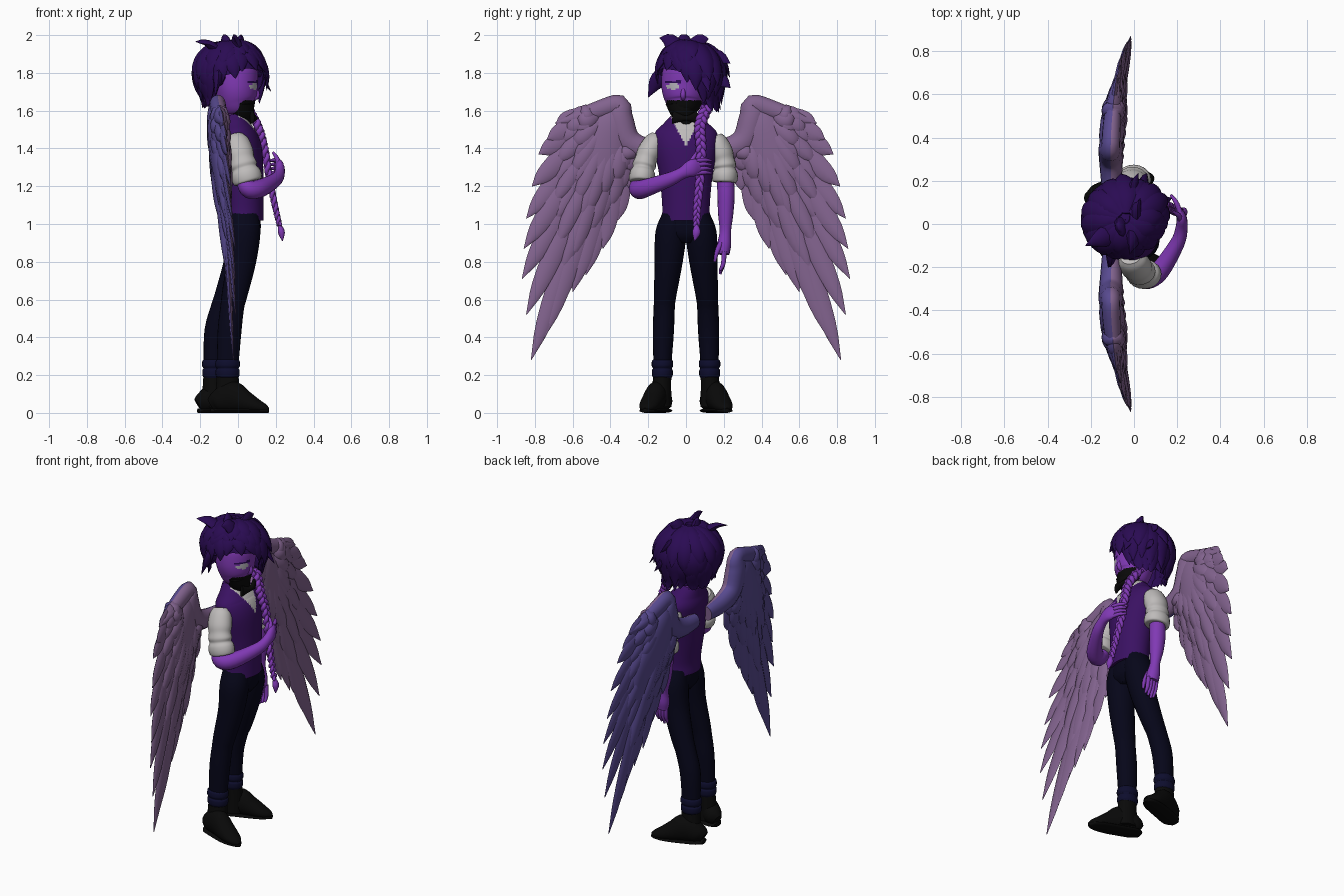
import bpy, bmesh, math, random
from mathutils import Vector

if "Cube" in bpy.data.objects:
    bpy.data.objects.remove(bpy.data.objects["Cube"])

random.seed(4)


def material(name, r, g, b):
    m = bpy.data.materials.new(name)
    lin = [(c / 255 / 12.92) if c < 10 else ((c / 255 + .055) / 1.055) ** 2.4 for c in (r, g, b)]
    m.diffuse_color = (*lin, 1)
    m.use_nodes = True
    m.node_tree.nodes["Principled BSDF"].inputs["Base Color"].default_value = m.diffuse_color
    return m


SKIN = material("violet skin", 128, 57, 180)
HAIR = material("dark purple hair", 42, 11, 83)
VEST = material("purple vest", 58, 17, 98)
NAVY = material("navy trousers", 6, 6, 25)
CUFF = material("navy cuff", 13, 13, 45)
BLACK = material("black leather", 9, 9, 9)
WHITE = material("white shirt", 190, 187, 186)
MAUVE = material("mauve feather", 130, 99, 142)
BLUE = material("blue violet feather", 88, 74, 144)
EYE = material("grey eye", 180, 178, 186)


def spline(st, n):
    """Catmull-Rom through stations (x, y, z, a, b)."""
    st = [Vector(s) for s in st]
    ext = [st[0] * 2 - st[1]] + st + [st[-1] * 2 - st[-2]]
    out = []
    for i in range(len(st) - 1):
        p0, p1, p2, p3 = ext[i:i + 4]
        for k in range(n):
            t = k / n
            out.append((p1 * 2 + (p2 - p0) * t + (p0 * 2 - p1 * 5 + p2 * 4 - p3) * t * t
                        + (p1 * 3 - p0 - p2 * 3 + p3) * t ** 3) * .5)
    return out + [st[-1]]


def add(bm, stations, ref=(1, 0, 0), centre=None, n=4, sides=16):
    """Sweep an ellipse; a = half width across ref, b = half thickness along ref."""
    st = spline(stations, n)
    rings = []
    for i, s in enumerate(st):
        p = Vector(s[:3])
        t = (Vector(st[min(i + 1, len(st) - 1)][:3]) - Vector(st[max(i - 1, 0)][:3])).normalized()
        r = (p - Vector(centre)) if centre else Vector(ref)
        side = t.cross(r).normalized()
        up = side.cross(t)
        a, b = max(s[3], .001), max(s[4], .001)
        rings.append([bm.verts.new(p + side * a * math.cos(2 * math.pi * k / sides)
                                   + up * b * math.sin(2 * math.pi * k / sides)) for k in range(sides)])
    for A, B in zip(rings, rings[1:]):
        for k in range(sides):
            bm.faces.new((A[k], A[k - 1], B[k - 1], B[k]))
    bm.faces.new(rings[0])
    bm.faces.new(rings[-1])


def finish(name, bm, mats, rule=None):
    bmesh.ops.recalc_face_normals(bm, faces=bm.faces[:])
    bm.normal_update()
    for f in bm.faces:
        f.smooth = True
        if rule:
            f.material_index = rule(f.calc_center_median(), f.normal)
    me = bpy.data.meshes.new(name)
    bm.to_mesh(me)
    bm.free()
    for m in mats:
        me.materials.append(m)
    ob = bpy.data.objects.new(name, me)
    bpy.context.collection.objects.link(ob)
    bpy.context.view_layer.objects.active = ob
    bpy.ops.object.select_all(action='DESELECT')
    ob.select_set(True)
    bpy.ops.object.shade_smooth_by_angle(angle=math.radians(50))


def sweep(name, stations, mat, rule=None, **kw):
    bm = bmesh.new()
    add(bm, stations, **kw)
    finish(name, bm, mat if isinstance(mat, list) else [mat], rule)


# Torso: vest with a white V at the neck, pelvis, neck
sweep("vest", [(.03, 0, 1.02, .128, .105), (.03, 0, 1.1, .126, .105), (.02, 0, 1.25, .14, .115),
               (.01, 0, 1.4, .168, .115), (-.01, 0, 1.48, .165, .1), (-.02, 0, 1.53, .12, .08),
               (-.03, 0, 1.58, .07, .065)], [VEST, WHITE],
      lambda c, n: int(c.x > 0 and abs(c.y) < (c.z - 1.41) * .52), n=18, sides=120)
sweep("pelvis", [(.03, 0, .9, .05, .06), (.03, 0, .95, .14, .088), (.03, 0, 1.04, .122, .09)], NAVY)
sweep("neck", [(-.02, 0, 1.5, .06, .06), (-.02, 0, 1.66, .055, .06)], SKIN)


# Head with black lower-face mask and one visible eye
def face_rule(c, n):
    if c.x > .01 and c.z < 1.655 - max(0, .03 - c.x):
        return 1
    if c.x > 0 and ((c.y + .068) / .036) ** 2 + ((c.z - 1.728) / .016) ** 2 < 1:
        return 2
    return 3 if c.x > 0 and abs(c.y + .068) < .042 and abs(c.z - 1.752) < .007 else 0


sweep("head", [(.03, -.01, 1.565, .02, .02), (.02, -.01, 1.6, .07, .07), (0, -.01, 1.65, .1, .1),
               (-.01, -.01, 1.72, .12, .115), (-.02, 0, 1.8, .125, .125), (-.03, 0, 1.87, .1, .1),
               (-.03, 0, 1.92, .02, .02)], [SKIN, BLACK, EYE, HAIR], face_rule, n=10, sides=80)
sweep("nose", [(.08, -.015, 1.735, .008, .012), (.098, -.015, 1.685, .014, .018),
               (.085, -.015, 1.66, .01, .01)], SKIN)
sweep("neck_scarf", [(.015, 0, 1.53, .045, .055), (.02, 0, 1.56, .052, .055), (.02, -.015, 1.6, .07, .065),
                     (.025, -.025, 1.65, .085, .058)], BLACK)
sweep("bow_tie", [(.075, -.07, 1.565, .034, .012), (.088, 0, 1.56, .014, .016),
                  (.075, .06, 1.565, .034, .012)], BLACK)

# Hair: cap and swept locks share one hairline, given as polar angle by heading
LINE = [(-180, 150), (-135, 150), (-118, 98), (-60, 78), (-10, 84), (15, 118), (35, 158),
        (100, 163), (180, 150)]


def hairline(az):
    az = (az + 180) % 360 - 180
    for (a0, t0), (a1, t1) in zip(LINE, LINE[1:]):
        if a0 <= az <= a1:
            return t0 + (t1 - t0) * (az - a0) / (a1 - a0)


C = Vector((-.04, .02, 1.79))


def scalp(az, th, k=1):
    a, t = math.radians(az), math.radians(th)
    s = math.sin(t) if th < 90 else max(math.sin(t), .8)
    return C + Vector((.185 * math.cos(a) * s, .175 * math.sin(a) * s, .172 * math.cos(t))) * k


bm = bmesh.new()
grid = [[bm.verts.new(scalp(az, max(.5, hairline(az) * j / 14), .96)) for j in range(15)]
        for az in range(-180, 180, 6)]
for i in range(len(grid)):
    for j in range(14):
        bm.faces.new((grid[i - 1][j], grid[i][j], grid[i][j + 1], grid[i - 1][j + 1]))
finish("hair_cap", bm, [HAIR])

bm = bmesh.new()
for layer, (step, frac) in enumerate(((12, 1.03), (18, .82), (26, .62))):
    for az0 in range(-180, 180, step):
        az = az0 + random.uniform(-4, 4)
        end = hairline(az) * frac * random.uniform(.92, 1.08)
        bend = random.uniform(-4, 16)
        flare = .19 if 0 < az < 90 else .07
        st = []
        for u, w in ((.1, .02), (.35, .045), (.6, .052), (.82, .036), (1, .002)):
            p = scalp(az + bend * u, end * u, .97 + .03 * layer + flare * u ** 4)
            st.append((*p, w, w * .4))
        add(bm, st, centre=(C.x, C.y, C.z - .02), n=3, sides=8)
# Stray tufts on the crown and sides
for base, tip in (((-.06, -.01, 1.93), (-.07, -.03, 2.0)), ((-.1, -.04, 1.91), (-.225, -.1, 1.965)),
                  ((0, .04, 1.92), (.03, .12, 1.98)), ((-.02, .12, 1.87), (.02, .235, 1.85)),
                  ((0, -.04, 1.92), (-.02, -.14, 1.985)), ((.03, .15, 1.75), (.06, .235, 1.72)),
                  ((.06, .08, 1.84), (.175, .12, 1.7)), ((-.1, -.12, 1.78), (-.12, -.2, 1.67))):
    b, t = Vector(base), Vector(tip)
    m = (b + t) / 2 + Vector((0, 0, .02))
    add(bm, [(*b, .055, .035), (*m, .04, .018), (*t, .001, .001)], ref=(.9, .3, .2), n=3, sides=8)
finish("hair_locks", bm, [HAIR])

# Three-strand braid hanging over the left chest
path = spline([(.05, .11, 1.62, 0, 0), (.105, .075, 1.52, 0, 0), (.14, .08, 1.4, 0, 0), (.165, .075, 1.25, 0, 0),
               (.195, .06, 1.1, 0, 0), (.22, .055, .99, 0, 0)], 12)
bm = bmesh.new()
for k in range(3):
    st = []
    for i, p in enumerate(path):
        q = i * .6 + k * 2 * math.pi / 3
        w = 1 - .45 * i / len(path)
        st.append((p[0] + .012 * w * math.sin(2 * q), p[1] + .02 * w * math.sin(q), p[2], .017 * w, .017 * w))
    add(bm, st, n=1, sides=8)
add(bm, [(.22, .055, 1.0, .008, .008), (.23, .055, .955, .022, .018), (.235, .045, .91, .002, .002)])
finish("braid", bm, [SKIN])

# Sleeves with rolled ends
for side, ex, ey in (("right", .055, -.235), ("left", 0, .205)):
    s = -1 if ey < 0 else 1
    sh, el = Vector((-.015, s * .15, 1.46)), Vector((ex, ey, 1.22))
    st = []
    for u, r in ((0, .045), (.12, .062), (.35, .068), (.5, .063), (.62, .068), (.7, .062), (.78, .072),
                 (.88, .075), (.98, .07), (1, .055)):
        p = sh.lerp(el, u) + Vector((0, s * .02 * math.sin(math.pi * u), 0))
        st.append((*p, r * .92, r * 1.08))
    sweep(side + "_sleeve", st, WHITE, sides=20)

# Forearms and hands
bm = bmesh.new()
add(bm, [(.03, -.24, 1.23, .045, .04), (.06, -.25, 1.185, .052, .05), (.12, -.215, 1.19, .046, .048),
         (.2, -.09, 1.235, .034, .038), (.22, -.02, 1.27, .028, .032), (.22, .03, 1.295, .024, .045),
         (.205, .07, 1.305, .015, .04)], ref=(0, 0, 1))
for i in range(4):
    z = 1.335 - i * .022
    add(bm, [(.213, .055, z, .012, .012), (.195, .1, z + .004, .011, .011), (.17, .135, z, .006, .006)],
        ref=(0, 0, 1), sides=8)
add(bm, [(.215, .02, 1.315, .015, .015), (.205, .04, 1.35, .012, .012), (.185, .055, 1.38, .006, .006)], sides=8)
finish("right_forearm", bm, [SKIN])
bm = bmesh.new()
add(bm, [(0, .21, 1.24, .045, .045), (0, .212, 1.15, .046, .05), (.005, .21, 1.05, .04, .042),
         (.015, .208, .96, .03, .03), (.022, .202, .89, .037, .04), (.028, .2, .84, .03, .038)])
for i in range(4):
    x = i * .02
    add(bm, [(x, .203, .855, .013, .013), (x + .004, .197, .79, .012, .012),
             (x + .006, .18, .735 + .01 * abs(i - 1), .007, .007)], sides=8)
add(bm, [(.045, .185, .9, .015, .015), (.058, .163, .85, .012, .012), (.058, .152, .8, .007, .007)], sides=8)
finish("left_forearm", bm, [SKIN])

# Legs, rolled cuffs and boots; the right foot stands ahead of the left
for side, s, d in (("right", -1, .035), ("left", 1, -.035)):
    ax, ay = -.09 + d, s * .125
    sweep(side + "_trouser_leg", [(.03, s * .065, 1.05, .06, .08), (.03, s * .08, .95, .082, .088),
                                  (.01 + d * .2, s * .092, .8, .074, .078), (-.035 + d * .5, s * .11, .63, .06, .068),
                                  (-.055 + d * .7, s * .115, .56, .056, .063), (-.08 + d, s * .12, .43, .056, .063),
                                  (ax, ay, .25, .047, .057)], NAVY, sides=20)
    sweep(side + "_trouser_cuff", [(ax, ay, z, a, a * 1.15) for z, a in
                                   ((.185, .048), (.2, .055), (.225, .055), (.235, .05), (.25, .057),
                                    (.275, .055), (.285, .045))], CUFF, sides=20)
    bm = bmesh.new()
    add(bm, [(ax, s * .13, .03, .053, .064), (ax, s * .13, .1, .052, .064), (ax, ay, .21, .047, .057)])
    foot = ((-.085, .118, .03, .04), (-.05, .125, .055, .06), (.02, .152, .058, .085), (.09, .178, .058, .06),
            (.15, .197, .052, .038), (.19, .21, .035, .025), (.212, .216, .012, .014))
    add(bm, [(ax + x, s * y, b, a, b) for x, y, a, b in foot], ref=(0, 0, 1), sides=20)
    for v in bm.verts:
        v.co.z = max(v.co.z, .01)
    add(bm, [(ax + x * 1.02, s * y, .012, a * 1.01, .012) for x, y, a, b in foot], ref=(0, 0, 1), sides=20)
    finish(side + "_boot", bm, [BLACK])

# Wings: a bone along the leading edge and three overlapping rows of feathers
TIPS = [(.69, 1.53), (.735, 1.45), (.78, 1.37), (.815, 1.2), (.845, 1.03), (.858, .87), (.868, .71),
        (.845, .52), (.82, .28), (.75, .4), (.68, .55), (.6, .64), (.53, .73), (.44, .87), (.36, 1.02), (.29, 1.18)]


def wing_point(s, y, z, off=0):
    return (-.11 + .06 * (max(0, y - .25) / .6) ** 2 + .045 * min(.7, max(0, 1.5 - z)) + off, s * y, z)


for side, s in (("right", -1), ("left", 1)):
    bm = bmesh.new()
    add(bm, [(*wing_point(s, y, z), r, r * .8) for y, z, r in
             ((.06, 1.38, .045), (.2, 1.39, .06), (.31, 1.44, .07), (.35, 1.56, .07), (.355, 1.63, .055),
              (.45, 1.605, .052), (.58, 1.56, .04), (.69, 1.535, .004))])
    # Soft mass under the small feathers
    add(bm, [(*wing_point(s, y, z), a, b) for y, z, a, b in
             ((.37, 1.62, .04, .03), (.4, 1.52, .11, .055), (.46, 1.36, .15, .055), (.53, 1.2, .14, .04),
              (.6, 1.0, .05, .015))])
    for row, (frac, thick, width) in enumerate(((1, .014, .052), (.64, .032, .056), (.42, .048, .058))):
        for i, tip in enumerate(TIPS):
            u = i / (len(TIPS) - 1)
            ry, rz = .48 - .16 * u, 1.58 - .15 * u
            st = []
            for v, w in ((0, .6), (.3, 1), (.6, 1.08), (.84, .8), (1, .03)):
                y, z = ry + (tip[0] - ry) * v * frac, rz + (tip[1] - rz) * v * frac
                st.append((*wing_point(s, y, z, .006 * (i % 2)), w * width, thick * max(w, .15)))
            add(bm, st, n=3, sides=8)
    finish(side + "_wing", bm, [MAUVE, BLUE], lambda c, n: int(n.x < 0))
